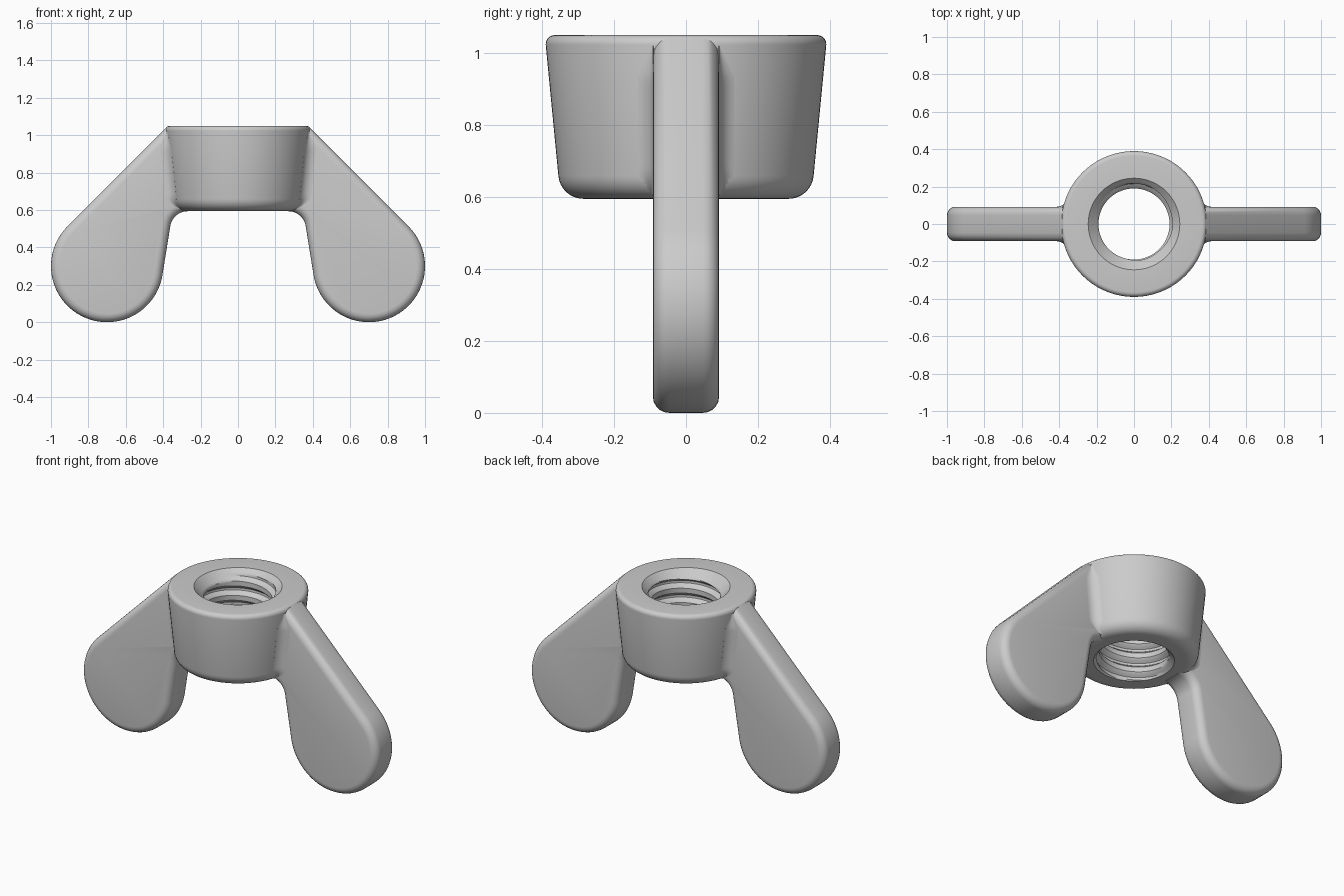
import bpy, bmesh
from math import sin, cos, pi, radians, sqrt, atan2

if "Cube" in bpy.data.objects:
    bpy.data.objects.remove(bpy.data.objects["Cube"])

SEGS = 72
HALF_T = 0.092           # half thickness of a wing
Z0, Z1 = 0.595, 1.05     # bottom and top of the hub


def arc(cx, cy, r, a0, a1, n):
    return [(cx + r * cos(radians(a0 + (a1 - a0) * i / n)),
             cy + r * sin(radians(a0 + (a1 - a0) * i / n))) for i in range(n + 1)]


def finish(name, bm, mirror=(False, False)):
    bmesh.ops.remove_doubles(bm, verts=bm.verts, dist=1e-5)
    bmesh.ops.recalc_face_normals(bm, faces=bm.faces)
    me = bpy.data.meshes.new(name)
    bm.to_mesh(me)
    bm.free()
    ob = bpy.data.objects.new(name, me)
    bpy.context.collection.objects.link(ob)
    bpy.ops.object.select_all(action='DESELECT')
    ob.select_set(True)
    bpy.context.view_layer.objects.active = ob
    bpy.ops.object.shade_smooth_by_angle(angle=radians(35))
    if any(mirror):
        mod = ob.modifiers.new("mirror", 'MIRROR')
        mod.use_axis = (mirror[0], mirror[1], False)
        mod.use_mirror_merge = False
    return ob


def skin(bm, columns):
    # quads between neighbouring columns; collapsed ones are skipped
    for a, b in zip(columns, columns[1:]):
        for j in range(len(a) - 1):
            pts = []
            for p in (a[j], b[j], b[j + 1], a[j + 1]):
                if all((p[0]-q[0])**2 + (p[1]-q[1])**2 + (p[2]-q[2])**2 > 1e-12 for q in pts):
                    pts.append(p)
            if len(pts) > 2:
                bm.faces.new([bm.verts.new(p) for p in pts])


# hub: tapered outer wall with rounded rims
outer = arc(0.285, Z0 + 0.07, 0.07, -90, -5, 8) + arc(0.365, Z1 - 0.025, 0.025, -5, 90, 6)


def hub_radius(z):
    for (r0, a), (r1, b) in zip(outer, outer[1:]):
        if a <= z <= b and b > a:
            return r0 + (r1 - r0) * (z - a) / (b - a)
    return outer[0][0]


# threaded bore: helical rows clamped to the hub height, with chamfered mouths
PITCH, ROWS, MINOR, DEPTH = 0.088, 12, 0.19, 0.027
R_BOTTOM, R_TOP = 0.22, 0.245


def bore_point(i, j):
    t = 2 * pi * i / SEGS
    z = min(Z1, max(Z0, Z0 + PITCH * (j / ROWS + i / SEGS)))
    u = (j % ROWS) / ROWS
    groove = max(0.0, 1 - abs(u - 0.5) / 0.3)
    r = max(MINOR + DEPTH * min(1, groove * 1.3),
            R_BOTTOM - (z - Z0), R_TOP - (Z1 - z))
    return (r * cos(t), r * sin(t), z)


bm = bmesh.new()
n_rows = int((Z1 - Z0) / PITCH * ROWS) + 2
skin(bm, [[bore_point(i, j) for j in range(-ROWS, n_rows + 1)] for i in range(SEGS + 1)])
shell = [(R_BOTTOM, Z0)] + outer + [(R_TOP, Z1)]
skin(bm, [[(r * cos(2 * pi * i / SEGS), r * sin(2 * pi * i / SEGS), z) for r, z in shell]
          for i in range(SEGS + 1)])
finish("threaded_hub", bm)

# wings: teardrop outline, extruded, with rounded rims
outline = ([(0.27, 0.68)] + arc(0.27, 0.50, 0.093, 90, 10, 8)
           + arc(0.70, 0.30, 0.30, 190, 405, 40)
           + [(0.384, 1.04), (0.27, 1.04)])
bm = bmesh.new()
front = bm.faces.new([bm.verts.new((x, -HALF_T, z)) for x, z in outline])
ext = bmesh.ops.extrude_face_region(bm, geom=[front], use_keep_orig=True)
for v in ext["geom"]:
    if isinstance(v, bmesh.types.BMVert):
        v.co.y = HALF_T
bmesh.ops.recalc_face_normals(bm, faces=bm.faces)
rims = [e for e in bm.edges if abs(e.verts[0].co.y - e.verts[1].co.y) < 1e-6]
bmesh.ops.bevel(bm, geom=rims, offset=0.045, segments=5, profile=0.5,
                affect='EDGES', clamp_overlap=False)
finish("wings", bm, (True, False))

# root fillets: concave blend between hub wall and wing faces
bm = bmesh.new()
sections = []
for k in range(25):
    z = Z0 + 0.01 + (1.02 - Z0 - 0.01) * k / 24
    fade = max(0.05, min(1, (1.02 - z) / 0.09, (z - Z0) / 0.07))
    f, R = 0.065 * fade, hub_radius(z)
    cy = HALF_T + f
    cx = sqrt((R + f) ** 2 - cy ** 2)
    end = -180 + atan2(cy, cx) * 180 / pi
    pts = arc(cx, cy, f, -90, end, 8) + [(0.26, 0.03)]
    sections.append([(x, y, z) for x, y in pts + pts[:1]])
skin(bm, sections)
for s in (sections[0], sections[-1]):
    bm.faces.new([bm.verts.new(p) for p in s[:-1]])
finish("root_fillets", bm, (True, True))
